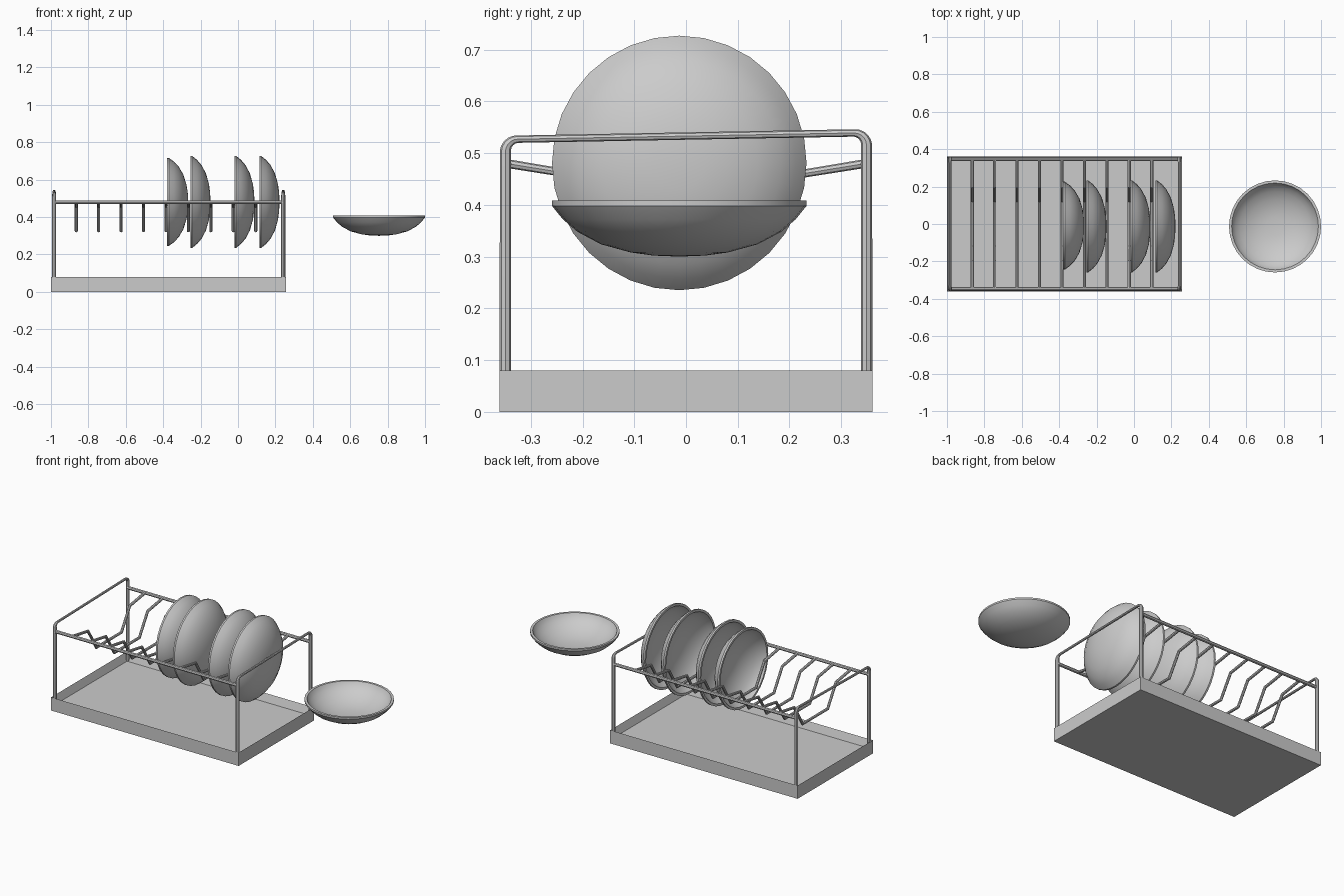
import bpy, bmesh, math

if "Cube" in bpy.data.objects:
    bpy.data.objects.remove(bpy.data.objects["Cube"])


def select(ob):
    bpy.ops.object.select_all(action='DESELECT')
    ob.select_set(True)
    bpy.context.view_layer.objects.active = ob


def smooth(ob, angle=35):
    select(ob)
    bpy.ops.object.shade_smooth_by_angle(angle=math.radians(angle))


def tube(name, points, radius, scales=None):
    """Round rod swept along a list of points."""
    cu = bpy.data.curves.new(name, 'CURVE')
    cu.dimensions = '3D'
    cu.bevel_depth = radius
    cu.bevel_resolution = 2
    cu.use_fill_caps = True
    sp = cu.splines.new('POLY')
    sp.points.add(len(points) - 1)
    for i, (p, q) in enumerate(zip(sp.points, points)):
        p.co = (*q, 1)
        p.radius = scales[i] if scales else 1
    ob = bpy.data.objects.new(name, cu)
    bpy.context.collection.objects.link(ob)
    select(ob)
    bpy.ops.object.convert(target='MESH')
    ob = bpy.context.object
    smooth(ob)
    return ob


def dish(name, loc, standing=False, scale=(1, 1, 1)):
    """Hollow bowl-shaped plate turned from a profile; origin at rim centre."""
    profile = [(0, -0.108), (0.05, -0.106), (0.094, -0.100), (0.152, -0.084),
               (0.197, -0.060), (0.225, -0.036), (0.246, -0.010), (0.246, 0),
               (0.232, 0), (0.226, -0.012), (0.212, -0.030), (0.187, -0.050),
               (0.145, -0.073), (0.09, -0.089), (0.05, -0.094), (0, -0.096)]
    bm = bmesh.new()
    vs = [bm.verts.new((r, 0, z)) for r, z in profile]
    es = [bm.edges.new(p) for p in zip(vs, vs[1:])]
    bmesh.ops.spin(bm, geom=vs + es, cent=(0, 0, 0), axis=(0, 0, 1),
                   angle=2 * math.pi, steps=32)
    bmesh.ops.remove_doubles(bm, verts=bm.verts, dist=1e-4)
    bmesh.ops.recalc_face_normals(bm, faces=bm.faces)
    me = bpy.data.meshes.new(name)
    bm.to_mesh(me)
    bm.free()
    ob = bpy.data.objects.new(name, me)
    bpy.context.collection.objects.link(ob)
    ob.location = loc
    ob.scale = scale
    if standing:
        ob.rotation_euler = (0, -math.pi / 2, 0)
    smooth(ob)
    return ob


X0, X1, HY = -1.0, 0.256, 0.36

# Drip tray: box with a sunken floor
bm = bmesh.new()
bmesh.ops.create_cube(bm, size=1)
for v in bm.verts:
    v.co.x = X0 if v.co.x < 0 else X1
    v.co.y *= 2 * HY
    v.co.z = 0 if v.co.z < 0 else 0.08
bm.normal_update()
top = max(bm.faces, key=lambda f: f.normal.z)
bmesh.ops.inset_region(bm, faces=[top], thickness=0.023)
for v in top.verts:
    v.co.z = 0.034
me = bpy.data.meshes.new("drip_tray")
bm.to_mesh(me)
bm.free()
bpy.context.collection.objects.link(bpy.data.objects.new("drip_tray", me))

# End frames: two posts with a rounded, slightly sloping top bar
for name, x in (("left_frame", -0.983), ("right_frame", 0.242)):
    py, r = 0.349, 0.024
    path, size = [(x, -py, 0.034)], [1]
    for side, zt in ((-1, 0.527), (1, 0.539)):
        arc = []
        for i in range(6):
            a = math.pi / 2 * i / 5
            arc.append(((x, side * (py - r + r * math.cos(a)),
                         zt - r + r * math.sin(a)), 1 - 0.35 * i / 5))
        for p, s in (arc if side < 0 else arc[::-1]):
            path.append(p)
            size.append(s)
    path.append((x, py, 0.034))
    size.append(1)
    tube(name, path, 0.011, size)

# Long rails
for name, y in (("front_rail", -0.347), ("back_rail", 0.347)):
    tube(name, [(-0.983, y, 0.479), (0.242, y, 0.479)], 0.010)

# Plate divider wires
half = [(0.347, 0.48), (0.2, 0.456), (0.12, 0.326)]
for i in range(9):
    x = -0.865 + 0.12 * i
    pts = [(x, -y, z) for y, z in half] + [(x, y, z) for y, z in half[::-1]]
    tube(f"divider_wire_{i + 1}", pts, 0.0085)

# Standing plates, hollow side facing left
dish("standing_plate_1", (-0.38, -0.009, 0.481), True, (0.957, 0.957, 1.05))
for i, x in enumerate((-0.255, -0.02, 0.114)):
    dish(f"standing_plate_{i + 2}", (x, -0.013, 0.481), True)

# Loose bowl beside the rack
dish("loose_bowl", (0.754, -0.013, 0.408))
